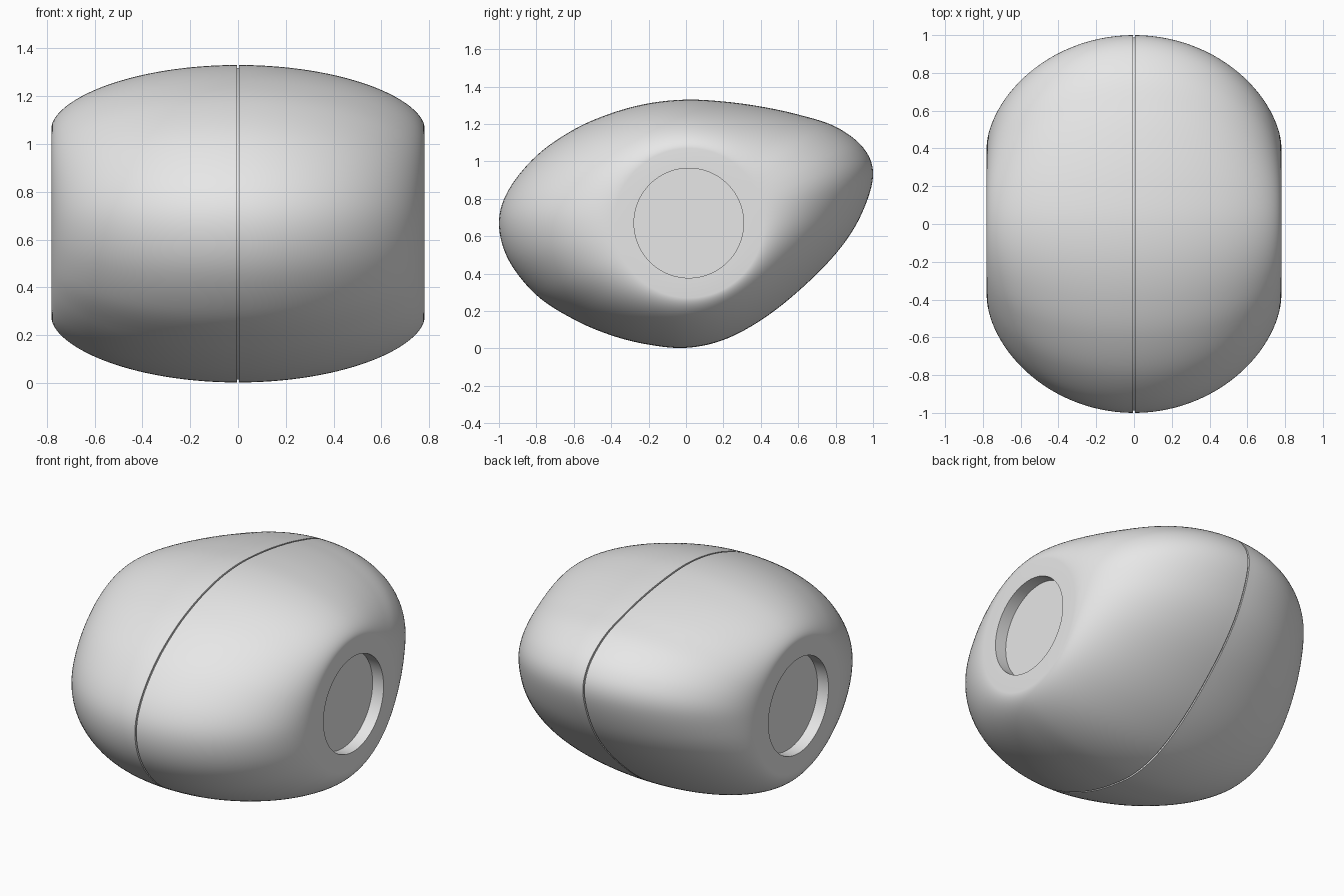
import bpy
import bmesh
import math
from mathutils import Vector

cube = bpy.data.objects.get("Cube")
if cube:
    bpy.data.objects.remove(cube, do_unlink=True)

HALF_WIDTH = 0.78
CENTRE = Vector((0.015, 0.67))   # hub of the side discs, in (y, z)
DISC_R, HOLE_R, HOLE_DEPTH = 0.40, 0.293, 0.075
SEAM_HALF, SEAM_DEPTH = 0.005, 0.012
STEPS, RINGS = 7, 28

# Middle outline in (y, z), anticlockwise from the top
OUTLINE = [Vector(p) for p in (
    (0, 1.33), (-.2, 1.31), (-.4, 1.257), (-.6, 1.17), (-.8, 1.03), (-.95, .845),
    (-1, .67), (-.95, .475), (-.8, .285), (-.6, .155), (-.4, .07), (-.2, .02),
    (0, .003), (.2, .045), (.4, .15), (.6, .305), (.8, .505), (.93, .7),
    (1, .92), (.95, 1.07), (.8, 1.185), (.6, 1.25), (.4, 1.293), (.2, 1.32))]


def smooth_loop(points, steps):
    """Closed Catmull-Rom curve through the points."""
    loop = []
    n = len(points)
    for i in range(n):
        a, b, c, d = (points[(i + k) % n] for k in (-1, 0, 1, 2))
        for s in range(steps):
            t = s / steps
            loop.append(0.5 * (2 * b + (c - a) * t + (2 * a - 5 * b + 4 * c - d) * t * t
                               + (3 * b - a - 3 * c + d) * t ** 3))
    return loop


outline = [p - CENTRE for p in smooth_loop(OUTLINE, STEPS)]


def circle(radius):
    return [p.normalized() * radius for p in outline]


def blend(f):
    return [c.lerp(p, f) for c, p in zip(circle(DISC_R), outline)]


# Half of the sections: seam groove, rounded shell, flat disc, recess
half = [(SEAM_HALF, [p - p.normalized() * SEAM_DEPTH for p in outline])]
start = math.asin(SEAM_HALF / HALF_WIDTH)
for i in range(RINGS + 1):
    t = start + (math.pi / 2 - start) * i / RINGS
    half.append((HALF_WIDTH * math.sin(t), blend(max(math.cos(t), 0) ** 1.15)))
half.append((HALF_WIDTH, circle(HOLE_R)))
half.append((HALF_WIDTH - HOLE_DEPTH, circle(HOLE_R)))
sections = [(-x, s) for x, s in reversed(half)] + half

# Loft the sections into one closed shell
bm = bmesh.new()
rings = [[bm.verts.new((x, p.x + CENTRE.x, p.y + CENTRE.y)) for p in s] for x, s in sections]
count = len(outline)
for r0, r1 in zip(rings, rings[1:]):
    for i in range(count):
        j = (i + 1) % count
        bm.faces.new((r0[i], r0[j], r1[j], r1[i]))
bm.faces.new(rings[0])
bm.faces.new(rings[-1])
bmesh.ops.recalc_face_normals(bm, faces=bm.faces)
mesh = bpy.data.meshes.new("shell")
bm.to_mesh(mesh)
bm.free()

# Single plain grey
grey = bpy.data.materials.new("plain grey")
grey.use_nodes = True
colour = (0.8, 0.8, 0.8, 1)
grey.diffuse_color = colour
for node in grey.node_tree.nodes:
    if node.type == 'BSDF_PRINCIPLED':
        node.inputs["Base Color"].default_value = colour
mesh.materials.append(grey)

shell = bpy.data.objects.new("shell", mesh)
bpy.context.collection.objects.link(shell)
for obj in bpy.context.selected_objects:
    obj.select_set(False)
shell.select_set(True)
bpy.context.view_layer.objects.active = shell
bpy.ops.object.shade_smooth_by_angle(angle=math.radians(35))
